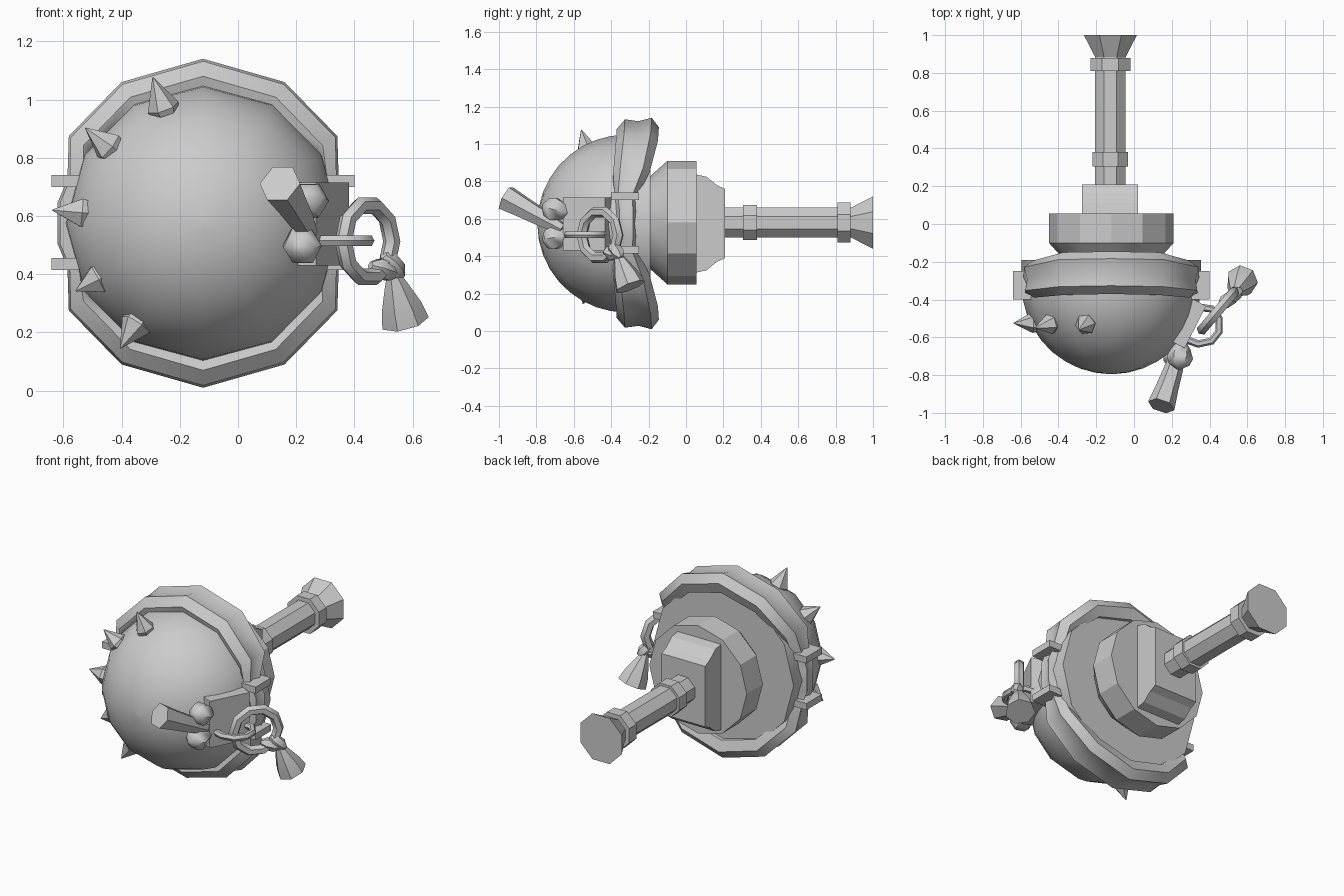
import bpy, bmesh, math
from mathutils import Vector, Matrix

if "Cube" in bpy.data.objects:
    bpy.data.objects.remove(bpy.data.objects["Cube"])

CX, CZ = -0.12, 0.575          # main axis runs along y through this point
grey = bpy.data.materials.new("grey")
grey.diffuse_color = (0.6, 0.6, 0.6, 1)
grey.use_nodes = True
grey.node_tree.nodes["Principled BSDF"].inputs["Base Color"].default_value = grey.diffuse_color


def finish(name, bm, smooth=None):
    bmesh.ops.recalc_face_normals(bm, faces=bm.faces[:])
    me = bpy.data.meshes.new(name)
    bm.to_mesh(me)
    bm.free()
    me.materials.append(grey)
    ob = bpy.data.objects.new(name, me)
    bpy.context.collection.objects.link(ob)
    if smooth:
        bpy.ops.object.select_all(action='DESELECT')
        ob.select_set(True)
        bpy.context.view_layer.objects.active = ob
        bpy.ops.object.shade_smooth_by_angle(angle=math.radians(smooth))
    return ob


def skin(name, rings, closed=False, smooth=None):
    """Bridge equal-sized point rings; cap the ends unless closed."""
    bm = bmesh.new()
    vs = [[bm.verts.new(p) for p in r] for r in rings]
    n = len(vs[0])
    for i in range(len(vs) if closed else len(vs) - 1):
        a, b = vs[i], vs[(i + 1) % len(vs)]
        for j in range(n):
            k = (j + 1) % n
            bm.faces.new((a[j], a[k], b[k], b[j]))
    if not closed:
        bm.faces.new(vs[0])
        bm.faces.new(vs[-1])
    return finish(name, bm, smooth)


def lathe(name, start, axis, profile, sides, smooth=None, twist=0.0):
    """Revolve (distance, radius) pairs around an axis from start."""
    q = Vector(axis).normalized().to_track_quat('Z', 'Y')
    rings = []
    for d, r in profile:
        ring = []
        for j in range(sides):
            a = twist + 2 * math.pi * j / sides
            ring.append(Vector(start) + q @ Vector((r * math.cos(a), r * math.sin(a), d)))
        rings.append(ring)
    return skin(name, rings, smooth=smooth)


def tube(name, pts, radius, sides=6, closed=False, smooth=50):
    pts = [Vector(p) for p in pts]
    nrm = (pts[1] - pts[0]).cross(pts[2] - pts[0]).normalized()
    rings, n = [], len(pts)
    for i, p in enumerate(pts):
        a = pts[i - 1] if closed or i else p
        b = pts[(i + 1) % n] if closed or i < n - 1 else p
        side = (b - a).normalized().cross(nrm)
        rings.append([p + radius * (math.cos(t) * side + math.sin(t) * nrm)
                      for t in (2 * math.pi * j / sides for j in range(sides))])
    return skin(name, rings, closed, smooth)


def box(name, size, centre, turn=0.0):
    bm = bmesh.new()
    bmesh.ops.create_cube(bm, size=1, matrix=Matrix.Translation(centre)
                          @ Matrix.Rotation(turn, 4, 'Z') @ Matrix.Diagonal((*size, 1)))
    return finish(name, bm)


axis = (0, 1, 0)
q30 = math.pi / 2

# Rounded striking head with a flat back
R = 0.475
dome = [(-0.32 - R * math.cos(a), R * math.sin(a))
        for a in (math.radians(1 + 89 * i / 9) for i in range(10))]
lathe("head_dome", (CX, 0, CZ), axis, dome + [(-0.19, R)], 12, 40, q30)

# Collar behind the head
lathe("back_collar", (CX, 0, CZ + 0.005), axis,
      [(-0.2, 0.24), (-0.1, 0.33), (0.055, 0.33)], 12, 25, q30)

# Bevelled block holding the handle
half = [(0.04, 0.265), (0.11, 0.25), (0.165, 0.205), (0.208, 0.185)]
prof = half + [(y, -z) for y, z in reversed(half)]
skin("handle_block", [[(x, y, CZ + z) for y, z in prof] for x in (-0.275, 0.02)])

# Handle, its two rings and the flared end
for name, p in {
    "handle_shaft": [(0.2, 0.087), (0.9, 0.087)],
    "handle_ring_inner": [(0.305, 0.102), (0.38, 0.102)],
    "handle_ring_outer": [(0.81, 0.115), (0.88, 0.115)],
    "handle_flare": [(0.88, 0.085), (1.0, 0.152)],
}.items():
    lathe(name, (CX - 0.005, 0, CZ + 0.005), axis, p, 8, 30, math.pi / 8)

# Cloth band: thick above and below, pinched at the straps
quarter = [(90, 0.565, -0.255, 0.11), (60, 0.56, -0.26, 0.11),
           (33, 0.55, -0.29, 0.095), (18, 0.49, -0.325, 0.06), (8, 0.505, -0.32, 0.055)]
left_up = quarter + [(-a, r, y, w) for a, r, y, w in reversed(quarter)]
stations = left_up + [(180 - a, r, y, w) for a, r, y, w in reversed(left_up[1:-1])]
rings = []
for a, r, y, w in stations:
    a = math.radians(a)
    inner = 0.45
    sec = [(-0.9, inner), (-1.05, r - 0.06), (-0.65, r - 0.008), (0.0, r - 0.018),
           (0.65, r), (1.0, r - 0.05), (0.8, inner)]
    rings.append([(CX + q * math.cos(a), y + s * w, CZ + q * math.sin(a)) for s, q in sec])
skin("cloth_band", rings, True, 50)

# Straps pinching the band
for side in (-1, 1):
    for z in (0.145, -0.14):
        box("band_strap", (0.1, 0.15, 0.04), (CX + side * 0.47, -0.325, CZ + z))

# Spikes along one side of the head
for deg, ytip, tip in ((109, -0.56, 0.53), (141, -0.55, 0.52), (175, -0.525, 0.52),
                       (208, -0.53, 0.495), (236.5, -0.55, 0.515)):
    a = math.radians(deg)
    out = Vector((math.cos(a), 0, math.sin(a)))
    base = Vector((CX, -0.52, CZ)) + out * 0.375
    end = Vector((CX, ytip, CZ)) + out * tip
    h = (end - base).length
    lathe("spike", base, end - base, [(0, 0.04), (0.3 * h, 0.056), (h, 0.002)], 6, 35)

# Side plate and the loop mounted on it
box("side_plate", (0.25, 0.09, 0.285), (0.285, -0.525, 0.573), math.radians(63))
tube("plate_loop", [(0.27, -0.61, 0.515), (0.34, -0.635, 0.515), (0.41, -0.62, 0.515),
                    (0.45, -0.57, 0.515), (0.45, -0.50, 0.515), (0.41, -0.45, 0.515),
                    (0.34, -0.44, 0.515)], 0.02)

# Hanging ring
d = Vector((0.65, 0.76, 0))
tube("hanging_ring", [Vector((0.445, -0.46, 0.513)) + 0.128 * (
    math.cos(t) * d + math.sin(t) * Vector((0, 0, 1)))
    for t in (2 * math.pi * i / 10 for i in range(10))], 0.03, 6, True)

# Knot and tassel under the ring
for p, v in (((0.455, -0.43, 0.43), (0.09, 0.06, -0.03)),
             ((0.50, -0.40, 0.465), (0.06, 0.05, -0.07))):
    lathe("tassel_knot", p, v, [(0, 0.015), (0.03, 0.036), (0.08, 0.036), (0.11, 0.015)], 6, 50)
lathe("tassel", (0.53, -0.365, 0.41), (0.045, 0.07, -0.18),
      [(0, 0.02), (0.06, 0.045), (0.13, 0.072), (0.19, 0.085)], 7, 40)

# Bow lobes and flared tail in front of the plate
lobe = [(0, 0.012), (0.05, 0.05), (0.10, 0.07), (0.14, 0.055), (0.165, 0.012)]
lathe("bow_lobe_upper", (0.255, -0.61, 0.625), (-0.02, -0.16, 0.045), lobe, 6, 50)
lathe("bow_lobe_lower", (0.25, -0.61, 0.515), (-0.05, -0.16, -0.03), lobe, 6, 50)
lathe("bow_tail", (0.245, -0.66, 0.545), (-0.10, -0.30, 0.165),
      [(0, 0.03), (0.12, 0.05), (0.24, 0.06), (0.36, 0.073)], 6, 40)
